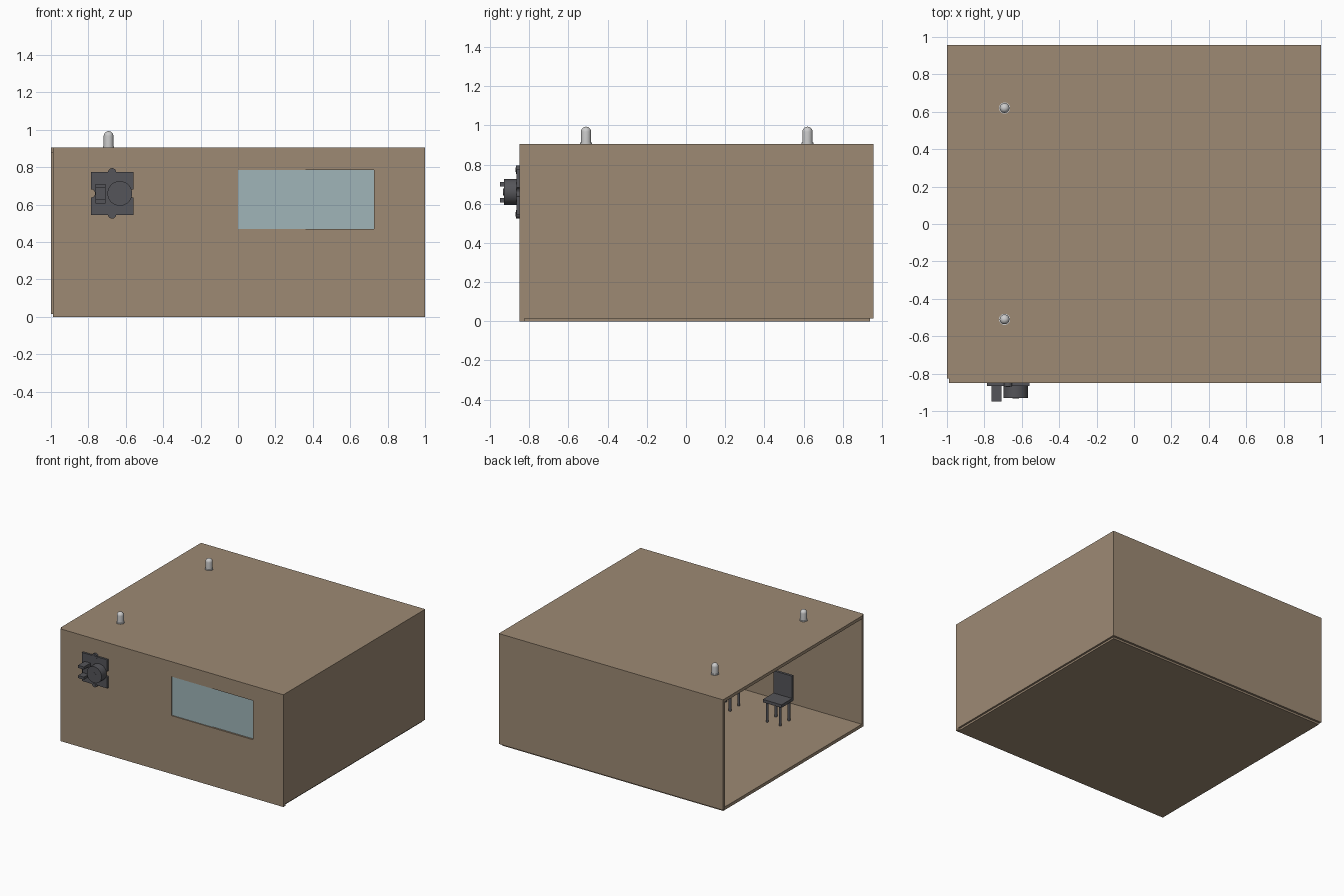
import bpy, bmesh, math
from mathutils import Matrix, Vector

if "Cube" in bpy.data.objects:
    bpy.data.objects.remove(bpy.data.objects["Cube"])


def material(name, rgb):
    m = bpy.data.materials.new(name)
    m.diffuse_color = (*rgb, 1)
    m.use_nodes = True
    m.node_tree.nodes["Principled BSDF"].inputs["Base Color"].default_value = m.diffuse_color
    return m


BROWN = material("brown_board", (0.34, 0.255, 0.175))
DARK = material("dark_plastic", (0.09, 0.09, 0.1))
GLASS = material("window_glass", (0.35, 0.46, 0.48))


def finish(name, bm, mat=None, smooth=False):
    bmesh.ops.recalc_face_normals(bm, faces=bm.faces)
    me = bpy.data.meshes.new(name)
    bm.to_mesh(me)
    bm.free()
    ob = bpy.data.objects.new(name, me)
    bpy.context.collection.objects.link(ob)
    if mat:
        me.materials.append(mat)
    if smooth:
        bpy.ops.object.select_all(action='DESELECT')
        ob.select_set(True)
        bpy.context.view_layer.objects.active = ob
        bpy.ops.object.shade_smooth_by_angle(angle=math.radians(40))
    return ob


def add_box(bm, x, y, z):
    size = Vector((x[1] - x[0], y[1] - y[0], z[1] - z[0]))
    mid = Vector((sum(x) / 2, sum(y) / 2, sum(z) / 2))
    bmesh.ops.create_cube(bm, size=1, matrix=Matrix.Translation(mid) @ Matrix.Diagonal((*size, 1)))


def box(name, x, y, z, mat=None):
    bm = bmesh.new()
    add_box(bm, x, y, z)
    return finish(name, bm, mat)


def cylinder(name, start, end, r, mat=None, n=32):
    a, b = Vector(start), Vector(end)
    rot = (b - a).to_track_quat('Z', 'Y').to_matrix().to_4x4()
    bm = bmesh.new()
    bmesh.ops.create_cone(bm, cap_ends=True, segments=n, radius1=r, radius2=r,
                          depth=(b - a).length, matrix=Matrix.Translation((a + b) / 2) @ rot)
    return finish(name, bm, mat, True)


def cut(ob, cutter):
    cutter.hide_render = True
    cutter.hide_set(True)
    mod = ob.modifiers.new("opening", 'BOOLEAN')
    mod.object = cutter
    mod.operation = 'DIFFERENCE'
    mod.solver = 'EXACT'


# Room shell, open on the left side
box("floor", (-0.99, 0.985), (-0.825, 0.94), (0, 0.025), BROWN)
box("roof", (-1, 0.975), (-0.825, 0.93), (0.88, 0.905), BROWN)
box("back_wall", (-1, 0.975), (0.93, 0.957), (0.015, 0.905), BROWN)
box("right_wall", (0.975, 1), (-0.825, 0.957), (0.015, 0.905), BROWN)
front = box("front_wall", (-0.99, 1), (-0.85, -0.825), (0, 0.905), BROWN)
cut(front, box("window_cutter", (0, 0.727), (-0.9, -0.8), (0.47, 0.785)))

# Sliding window: two overlapping panes
box("left_pane", (0, 0.36), (-0.842, -0.837), (0.47, 0.785), GLASS)
box("right_pane", (0.35, 0.727), (-0.836, -0.831), (0.47, 0.785), GLASS)

# Chairs in a row along the front wall, facing the room
for i, cx in enumerate((-0.457, -0.01, 0.437)):
    cy = -0.52
    bm = bmesh.new()
    add_box(bm, (cx - 0.083, cx + 0.083), (cy - 0.08, cy + 0.075), (0.182, 0.206))
    finish(f"chair_seat_{i}", bm, DARK)
    box(f"chair_back_{i}", (cx - 0.083, cx + 0.083), (cy - 0.08, cy - 0.06), (0.206, 0.386), DARK)
    for sx in (-1, 1):
        for sy in (-1, 1):
            x, y = cx + sx * 0.058, cy + sy * 0.055
            cylinder(f"chair_leg_{i}", (x, y, 0.025), (x, y, 0.182), 0.011, DARK, 16)

# Sensor mounting plate: rectangle with a round notch in each side
MX, MZ = -0.673, 0.66
outline = []
for s in (1, -1):
    outline += [(s * 0.113, s * -0.115)]
    for k in range(9):
        t = math.pi * k / 8
        outline.append((s * (0.113 - 0.022 * math.sin(t)), s * -0.022 * math.cos(t)))
    outline += [(s * 0.113, s * 0.115)]
bm = bmesh.new()
face = bm.faces.new([bm.verts.new((MX + u, -0.85, MZ + v)) for u, v in outline])
ext = bmesh.ops.extrude_face_region(bm, geom=[face])
bmesh.ops.translate(bm, vec=(0, -0.016, 0),
                    verts=[v for v in ext["geom"] if isinstance(v, bmesh.types.BMVert)])
finish("sensor_plate", bm, DARK)

# Screw eyes at the top and bottom of the plate
for s in (-1, 1):
    z = MZ + s * 0.113
    tab = cylinder("screw_tab", (MX, -0.85, z), (MX, -0.868, z), 0.022, DARK)
    cylinder("screw_head", (MX, -0.866, z), (MX, -0.871, z), 0.011, DARK, 20)

# Round sensor housing with a centre button
cylinder("sensor_drum", (-0.632, -0.864, MZ), (-0.632, -0.93, MZ), 0.066, DARK, 48)
cylinder("sensor_button", (-0.632, -0.93, MZ), (-0.632, -0.933, MZ), 0.018, DARK, 24)

# U-shaped bracket beside the drum
bm = bmesh.new()
add_box(bm, (-0.762, -0.709), (-0.89, -0.864), (0.607, 0.71))
add_box(bm, (-0.762, -0.709), (-0.95, -0.89), (0.607, 0.628))
add_box(bm, (-0.762, -0.709), (-0.95, -0.89), (0.689, 0.71))
finish("sensor_bracket", bm, DARK)

# Roof lamps: lathed flange, body and dome
for cy in (-0.51, 0.62):
    prof = [(0, 0.9), (0.03, 0.9), (0.03, 0.912), (0.026, 0.912)]
    prof += [(0.026 * math.cos(t), 0.967 + 0.026 * math.sin(t))
             for t in (math.pi / 16 * k for k in range(9))]
    bm = bmesh.new()
    vs = [bm.verts.new((-0.692 + r, cy, z)) for r, z in prof]
    es = [bm.edges.new(p) for p in zip(vs, vs[1:])]
    bmesh.ops.spin(bm, geom=vs + es, cent=(-0.692, cy, 0), axis=(0, 0, 1),
                   angle=math.tau, steps=32)
    bmesh.ops.remove_doubles(bm, verts=bm.verts, dist=0.0002)
    finish("roof_lamp", bm, None, True)
